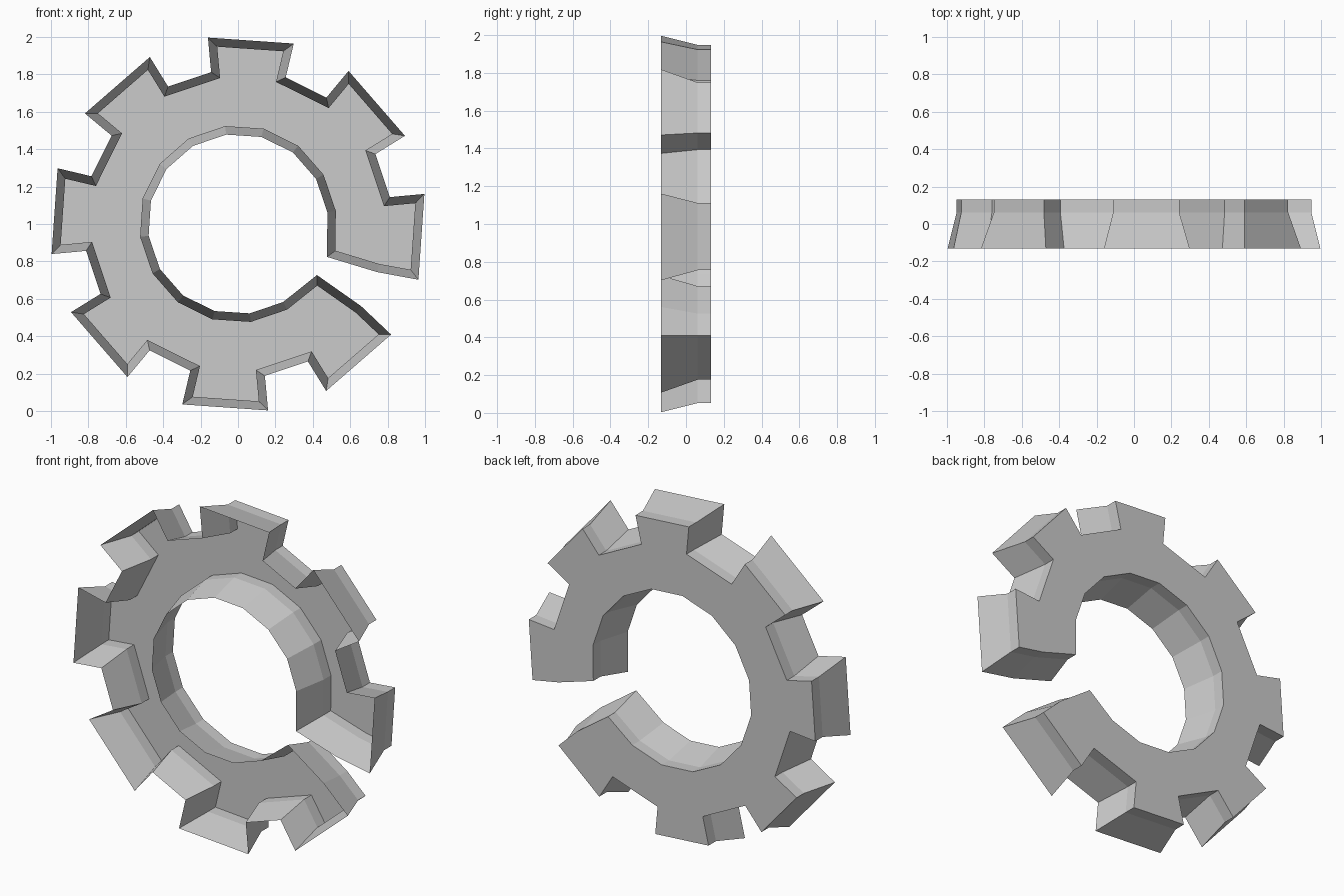
import bpy, bmesh
from math import cos, sin, radians
from mathutils import Vector

if "Cube" in bpy.data.objects:
    bpy.data.objects.remove(bpy.data.objects["Cube"])

# Front outline in x/z around the ring centre, counter-clockwise
def polar(r, deg):
    return Vector((r * cos(radians(deg)), r * sin(radians(deg))))

outline = []
tooth = [(0.80, -0.20), (0.983, -0.23), (0.983, 0.23), (0.80, 0.20)]
for i in range(8):
    a = -4 + 45 * i
    pts = [polar(out, a) + polar(side, a + 90) for out, side in tooth]
    if i == 0:
        pts = pts[1:]      # teeth beside the gap lose one root corner
    if i == 7:
        pts = pts[:-1]
    outline += pts

# Lower gap edge, 16-sided hole, upper gap edge
outline += [Vector((0.658, -0.439)), Vector((0.422, -0.273))]
outline += [polar(0.482, 7.5 + 22.5 * k) for k in range(13, -1, -1)]
outline += [Vector((0.476, -0.176)), Vector((0.743, -0.257))]

# Mitred inset of a closed outline
def inset(points, d):
    result = []
    for i, p in enumerate(points):
        e1 = (p - points[i - 1]).normalized()
        e2 = (points[(i + 1) % len(points)] - p).normalized()
        n1, n2 = Vector((-e1.y, e1.x)), Vector((-e2.y, e2.x))
        result.append(p + (n1 + n2) * d / (1 + n1.dot(n2)))
    return result

back = inset(outline, 0.045)

# Open-fronted shell: flared wall, straight rim, flat back
bm = bmesh.new()
rings = [[bm.verts.new((p.x, y, p.y + 1)) for p in pts]
         for pts, y in ((outline, -0.132), (back, 0.062), (back, 0.132))]
n = len(outline)
for a, b in zip(rings, rings[1:]):
    for i in range(n):
        j = (i + 1) % n
        bm.faces.new((a[i], a[j], b[j], b[i]))
bm.faces.new(rings[-1][::-1])

mesh = bpy.data.meshes.new("split_gear_ring")
bm.to_mesh(mesh)
bm.free()
ring = bpy.data.objects.new("split_gear_ring", mesh)
bpy.context.collection.objects.link(ring)
